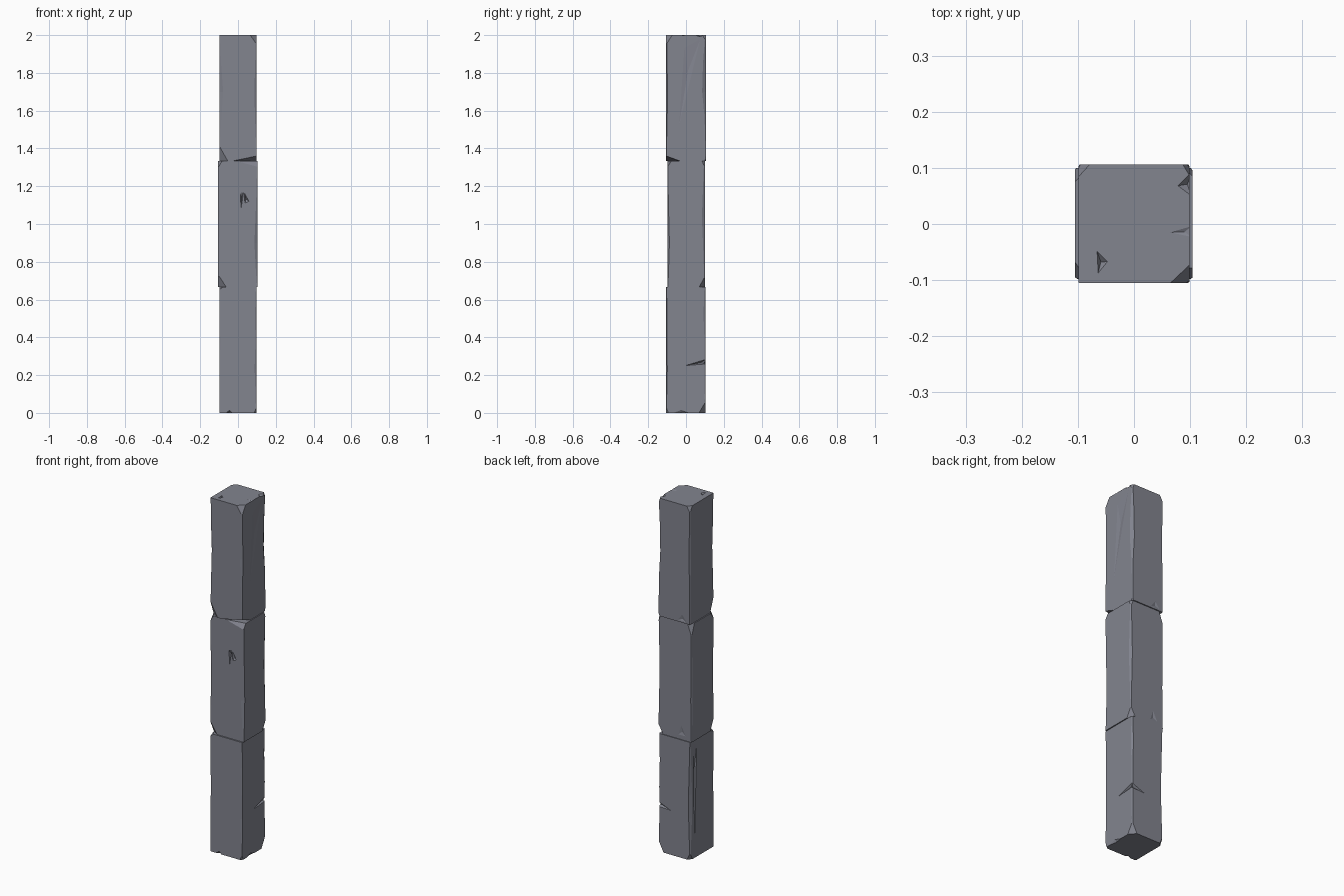
import bpy, bmesh
from mathutils import Vector

if "Cube" in bpy.data.objects:
    bpy.data.objects.remove(bpy.data.objects["Cube"])

stone = bpy.data.materials.new("slate_grey_stone")
stone.diffuse_color = (0.225, 0.232, 0.275, 1)
stone.use_nodes = True
stone.node_tree.nodes["Principled BSDF"].inputs["Base Color"].default_value = stone.diffuse_color
LEVELS = (0, .12, .35, .55, .78, 1)          # heights where edge wear changes


def finish(bm, name):
    bmesh.ops.recalc_face_normals(bm, faces=bm.faces)
    me = bpy.data.meshes.new(name)
    bm.to_mesh(me)
    bm.free()
    me.materials.append(stone)
    ob = bpy.data.objects.new(name, me)
    bpy.context.collection.objects.link(ob)
    return ob


def block(name, x0, x1, y0, y1, z0, z1, wear, chips, pits):
    """Stone block: worn upright edges, snapped corners, carved pits."""
    bm = bmesh.new()
    rings = []
    # wear order: (-x,-y), (+x,-y), (+x,+y), (-x,+y), in thousandths
    for i, t in enumerate(LEVELS):
        a, b, c, d = [w[i] * .00115 + .001 for w in wear]
        z = z0 + (z1 - z0) * t
        k = .6                                # wear is wider on one face
        pts = [(x0, y0 + a * k), (x0 + a, y0), (x1 - b, y0), (x1, y0 + b * k),
               (x1, y1 - c), (x1 - c * k, y1), (x0 + d * k, y1), (x0, y1 - d)]
        rings.append([bm.verts.new((x, y, z)) for x, y in pts])
    for lo, hi in zip(rings, rings[1:]):
        for i in range(8):
            j = (i + 1) % 8
            quad = (lo[i], lo[j], hi[j], hi[i])
            if i % 2 == 0:                    # worn strips are twisted: split
                bm.faces.new(quad[:3])
                bm.faces.new((quad[0], quad[2], quad[3]))
            else:
                bm.faces.new(quad)
    bm.faces.new(rings[0][::-1])
    bm.faces.new(rings[-1])
    bmesh.ops.recalc_face_normals(bm, faces=bm.faces)
    # corner chips: direction of corner and reach along each axis
    for sx, sy, sz, dx, dy, dz in chips:
        corner = Vector((x1 if sx > 0 else x0, y1 if sy > 0 else y0,
                         z1 if sz > 0 else z0))
        n = Vector((sx / dx, sy / dy, sz / dz)).normalized()
        co = corner - Vector((sx * dx, 0, 0))
        res = bmesh.ops.bisect_plane(bm, geom=bm.verts[:] + bm.edges[:] + bm.faces[:],
                                     plane_co=co, plane_no=n, clear_outer=True)
        cut = [e for e in res['geom_cut'] if isinstance(e, bmesh.types.BMEdge)]
        bmesh.ops.holes_fill(bm, edges=cut, sides=0)
    bmesh.ops.remove_doubles(bm, verts=bm.verts, dist=.00005)
    ob = finish(bm, name)

    # pits: triangle drawn on one face with a sunken point
    for face, depth, tri in pits:
        cb = bmesh.new()
        axis = 'xyz'.index(face[1])
        s = 1 if face[0] == '+' else -1
        plane = ((x0, x1), (y0, y1), (z0, z1))[axis][s > 0]

        def place(u, v, h):
            p = [u, v]
            p.insert(axis, plane + s * h)
            return cb.verts.new(p)
        cu = sum(p[0] for p in tri) / 3
        cv = sum(p[1] for p in tri) / 3
        # prism just above the face, tapering to the sunken point
        top = [place(u, v, .004) for u, v in tri]
        mid = [place(u, v, .0003) for u, v in tri]
        tip = place(cu, cv, -depth)
        cb.faces.new(top)
        for i in range(3):
            j = (i + 1) % 3
            cb.faces.new((top[i], top[j], mid[j], mid[i]))
            cb.faces.new((mid[i], mid[j], tip))
        cutter = finish(cb, name + "_pit_cutter")
        cutter.hide_render = True
        intact = ob.data.copy()
        mod = ob.modifiers.new("pit", 'BOOLEAN')
        mod.operation = 'DIFFERENCE'
        mod.solver = 'EXACT'
        mod.object = cutter
        bpy.context.view_layer.objects.active = ob
        bpy.ops.object.modifier_apply(modifier="pit")
        # keep the intact stone if a cut removed too much of it
        if len(ob.data.polygons) < 30 or ob.dimensions.z < .6:
            ob.data = intact
        bpy.data.objects.remove(cutter)


# bottom block
block("bottom_stone", -.099, .098, -.105, .104, 0, .667,
      [(3, 1, 2, 4, 2, 1), (2, 3, 8, 4, 6, 2), (5, 3, 5, 4, 9, 5), (2, 6, 13, 14, 8, 2)],
      [(1, 1, -1, .03, .035, .06), (1, -1, -1, .012, .012, .03),
       (-1, -1, 1, .02, .03, .015), (-1, 1, -1, .02, .02, .04)],
      [('-y', .012, [(-.07, -.005), (-.025, -.005), (-.045, .014)]),
       ('+x', .014, [(-.005, .25), (.12, .26), (.11, .285)]),
       ('+y', .01, [(.12, .255), (.11, .285), (.02, .25)]),
       ('-x', .01, [(.075, .66), (.045, .64), (.065, .08)]),
       ('+x', .008, [(-.08, -.005), (.03, -.005), (-.03, .014)])])

# middle block
block("middle_stone", -.105, .104, -.098, .1, .667, 1.333,
      [(4, 3, 6, 8, 4, 3), (2, 7, 14, 9, 4, 2), (3, 3, 8, 13, 8, 3), (2, 4, 7, 5, 4, 2)],
      [(-1, -1, -1, .042, .03, .065), (1, 1, -1, .03, .03, .055),
       (-1, 1, 1, .025, .025, .07), (1, -1, 1, .11, .02, .03),
       (-1, -1, 1, .02, .03, .035), (1, 1, 1, .015, .015, .035)],
      [('-y', .014, [(.012, 1.165), (.03, 1.17), (.016, 1.08)]),
       ('-y', .012, [(.034, 1.165), (.058, 1.12), (.036, 1.11)]),
       ('+y', .004, [(-.07, .69), (-.02, .69), (-.04, .75)])])

# top block
block("top_stone", -.099, .099, -.105, .106, 1.333, 2,
      [(2, 1, 9, 17, 7, 2), (2, 2, 7, 10, 6, 4), (3, 2, 6, 17, 13, 3), (3, 2, 4, 8, 5, 4)],
      [(1, -1, 1, .034, .032, .05), (-1, -1, -1, .045, .03, .08),
       (1, -1, -1, .13, .075, .027), (1, 1, 1, .012, .02, .03),
       (-1, 1, 1, .02, .022, .035), (1, 1, -1, .008, .008, .02)],
      [('+z', .01, [(-.066, -.048), (-.047, -.067), (-.064, -.088)]),
       ('+z', .012, [(.078, .068), (.105, .095), (.102, .05)]),
       ('+z', .003, [(.062, -.015), (.104, -.003), (.104, -.024)]),
       ('+x', .004, [(.08, 1.99), (-.01, 1.94), (-.04, 1.5)]),
       ('+y', .004, [(-.08, 1.34), (-.02, 1.34), (-.05, 1.38)])])
